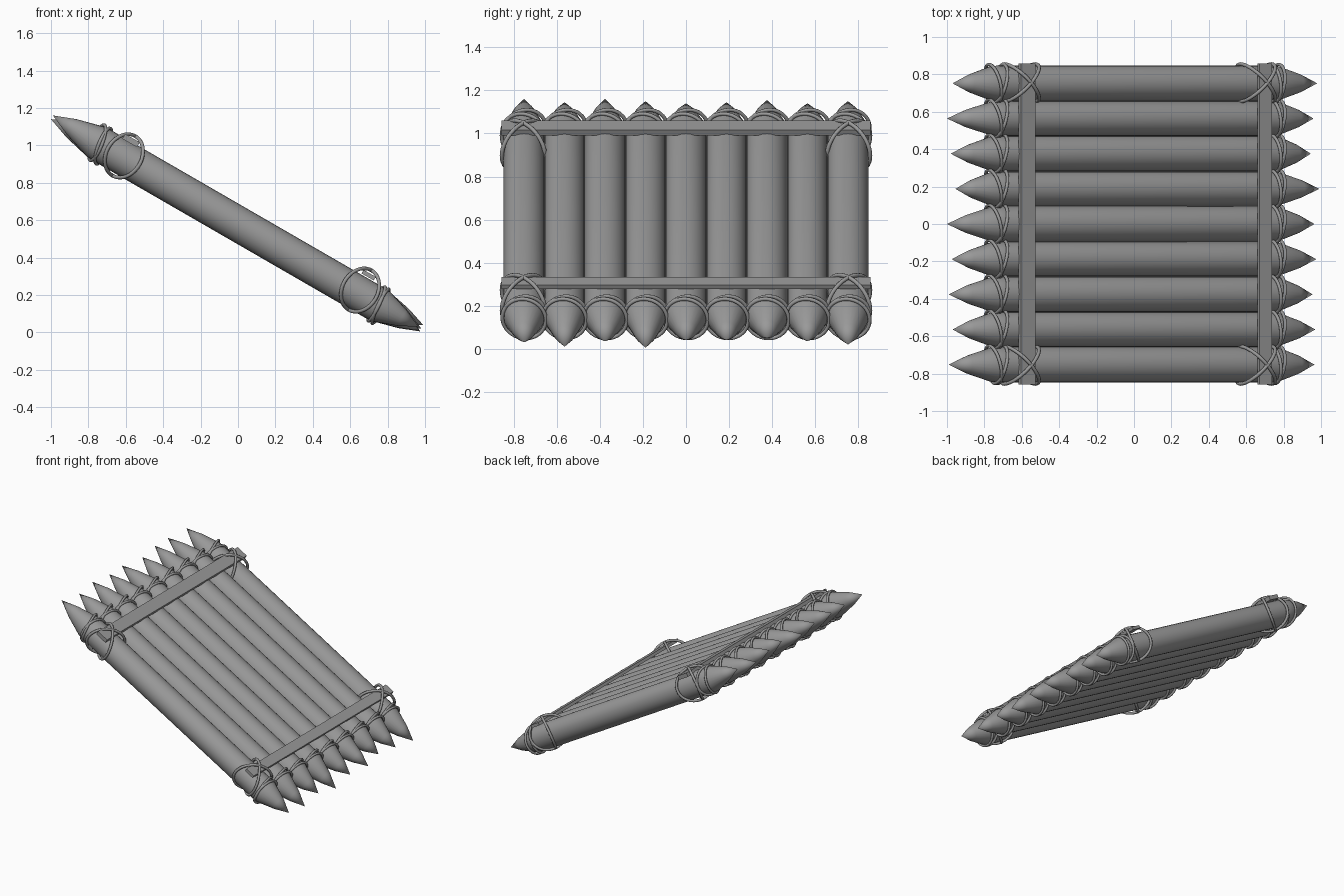
import bpy, bmesh, math
from mathutils import Vector, Matrix

if "Cube" in bpy.data.objects:
    bpy.data.objects.remove(bpy.data.objects["Cube"], do_unlink=True)

mat = bpy.data.materials.new("weathered_grey")
mat.use_nodes = True
GREY = (0.32, 0.32, 0.32, 1)
mat.diffuse_color = GREY
mat.node_tree.nodes["Principled BSDF"].inputs["Base Color"].default_value = GREY

# Sloped frame: local x runs down the logs, local z is the upper face normal
SLOPE = Matrix.Translation((0, 0, 0.58)) @ Matrix.Rotation(math.radians(30), 4, 'Y')
TO_LOCAL = SLOPE.inverted()
R = 0.093


def finish(name, bm, smooth=True):
    bmesh.ops.recalc_face_normals(bm, faces=bm.faces)
    mesh = bpy.data.meshes.new(name)
    bm.to_mesh(mesh)
    bm.free()
    for p in mesh.polygons:
        p.use_smooth = smooth
    mesh.materials.append(mat)
    obj = bpy.data.objects.new(name, mesh)
    bpy.context.collection.objects.link(obj)
    obj.matrix_world = SLOPE
    return obj


def log(name, y, r, left_tip, right_tip, sides=24):
    """Round log with a slightly convex point at both ends."""
    a, b = Vector((-0.88, y, 0)), Vector((0.885, y, 0))
    stations = [(left_tip.lerp(a, 0.45), r * 0.52), (a, r * 0.97),
                (a + Vector((0.04, 0, 0)), r), (b - Vector((0.04, 0, 0)), r),
                (b, r * 0.97), (right_tip.lerp(b, 0.45), r * 0.52)]
    bm = bmesh.new()
    rings = []
    for c, rad in stations:
        rings.append([bm.verts.new(c + Vector((0, math.cos(t) * rad, math.sin(t) * rad)))
                      for t in (math.tau * i / sides for i in range(sides))])
    ends = bm.verts.new(left_tip), bm.verts.new(right_tip)
    for i in range(sides):
        j = (i + 1) % sides
        for p, q in zip(rings, rings[1:]):
            bm.faces.new((p[i], p[j], q[j], q[i]))
        bm.faces.new((ends[0], rings[0][j], rings[0][i]))
        bm.faces.new((ends[1], rings[-1][i], rings[-1][j]))
    finish(name, bm)


def rope(name, center, lean, ry, rz, phase=0, thick=0.009, n=40, sides=8):
    """Closed rope loop around a log; lean shifts it along the log as it turns."""
    def point(t):
        return center + Vector((lean * math.cos(t + phase), ry * math.cos(t), rz * math.sin(t)))
    bm = bmesh.new()
    rings = []
    for k in range(n):
        t = math.tau * k / n
        tangent = (point(t + 0.01) - point(t - 0.01)).normalized()
        u = tangent.cross(Vector((1, 0, 0))).normalized()
        v = tangent.cross(u)
        rings.append([bm.verts.new(point(t) + thick * (u * math.cos(a) + v * math.sin(a)))
                      for a in (math.tau * i / sides for i in range(sides))])
    for k in range(n):
        p, q = rings[k], rings[(k + 1) % n]
        for i in range(sides):
            j = (i + 1) % sides
            bm.faces.new((p[i], p[j], q[j], q[i]))
    finish(name, bm)


def crossbar(name, s, height, width, thick):
    bm = bmesh.new()
    bmesh.ops.create_cube(bm, size=1)
    bmesh.ops.scale(bm, vec=(width, 1.715, thick), verts=bm.verts)
    bmesh.ops.translate(bm, vec=(s, 0, height), verts=bm.verts)
    finish(name, bm, smooth=False)


# Logs: upper tip x, z and lower tip x, z, from back to front
TIPS = [(-.97, 1.15, .98, .02), (-1, 1.14, .96, .035), (-.98, 1.155, .945, .05),
        (-.955, 1.145, .99, .04), (-1, 1.14, .965, .04), (-.975, 1.15, .975, .005),
        (-.99, 1.16, .955, .035), (-.97, 1.145, .97, .01), (-.99, 1.16, .965, .03)]
for i, (lx, lz, rx, rz) in enumerate(TIPS):
    y = 0.188 * (4 - i)
    r = R if i % 2 else R + 0.002
    log(f"log_{i + 1}", y, r, TO_LOCAL @ Vector((lx, y, lz)), TO_LOCAL @ Vector((rx, y, rz)))
    # Two crossing rope turns near each point
    for end, s, gap, lean in (("upper", -0.85, 0.018, 0.03), ("lower", 0.868, 0.012, 0.016)):
        for side in (-1, 1):
            rope(f"{end}_binding_{i + 1}", Vector((s + side * gap, y, 0)),
                 side * lean, R + 0.008, R + 0.008, phase=0.5 * side)

# Crossbars on the upper face, lashed at the corners with crossed loops
crossbar("upper_crossbar", -0.718, 0.1, 0.09, 0.03)
crossbar("lower_crossbar", 0.742, 0.112, 0.075, 0.022)
for end, s, n in (("upper", -0.71, 0.01), ("lower", 0.742, 0.02)):
    for y in (-0.755, 0.755):
        for side in (-1, 1):
            rope(f"{end}_corner_lashing", Vector((s, y, n)), side * 0.095, 0.1, 0.122, thick=0.01)
